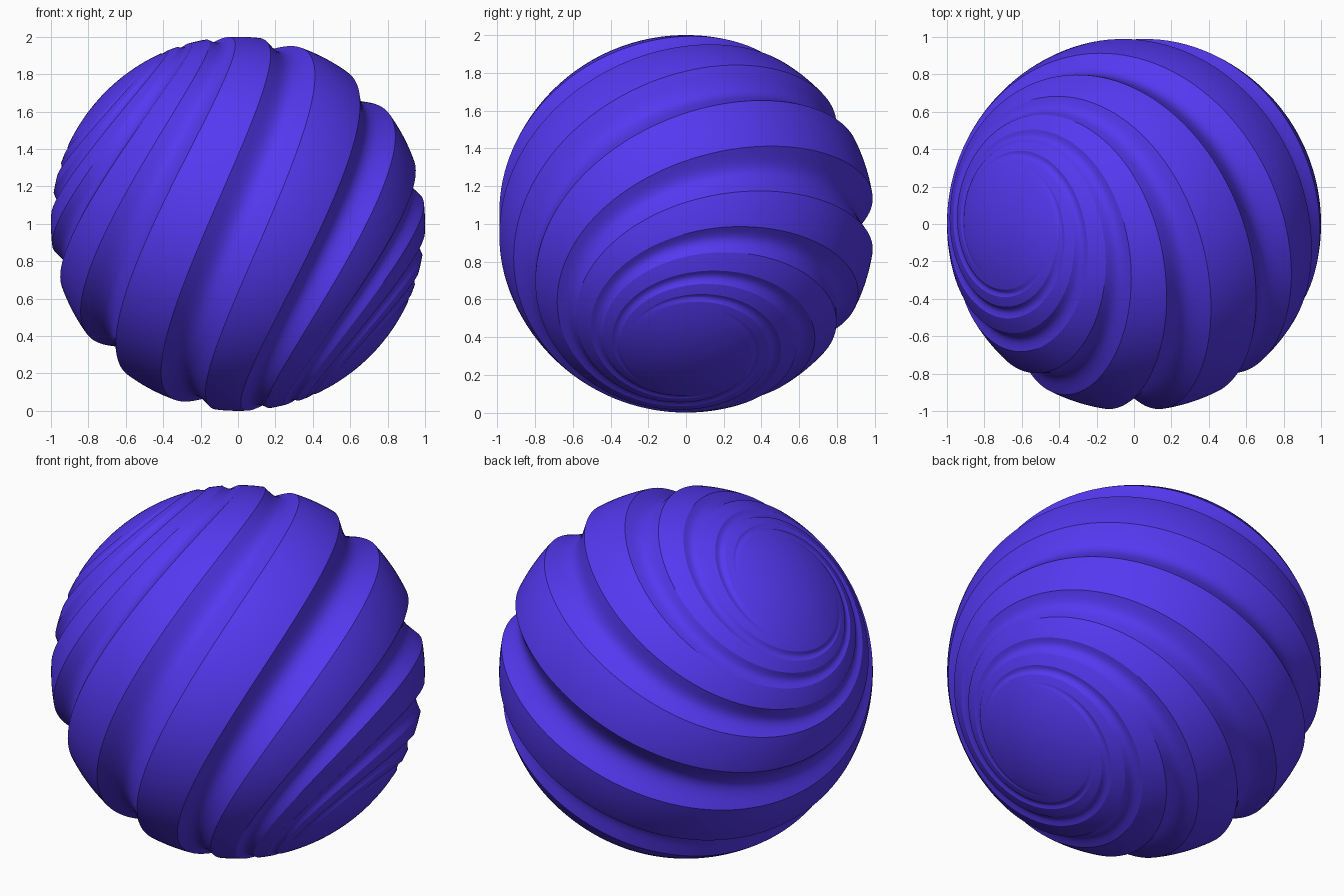
import bpy, bmesh
from math import pi, sin, cos, atan, radians
from mathutils import Vector

if "Cube" in bpy.data.objects:
    bpy.data.objects.remove(bpy.data.objects["Cube"])

STARTS = 4          # grooves spiralling from pole to pole
COLS = 192          # columns follow the grooves, so their rims stay crisp
PITCH = 0.635       # tan(latitude) gained per groove spacing
DEPTH = 0.08
T_END = 2.85        # tan(latitude) where the grooves fade out

axis = Vector((1, 0, -1)).normalized()    # tilted spiral axis
side = Vector((1, 0, 1)).normalized()
front = Vector((0, -1, 0))

# latitudes: spiral zone evenly spaced in tan(latitude), then plain caps
half = 150
tans = [T_END * i / half for i in range(-half, half + 1)]
lats = [(atan(t), t) for t in tans]
edge = atan(T_END)
cap = [edge + (pi / 2 - edge) * i / 8 for i in range(1, 8)]
lats = [(-a, -T_END) for a in reversed(cap)] + lats + [(a, T_END) for a in cap]


def surface_point(lat, t, phase):
    az = (phase - 2 * pi * t / PITCH) / STARTS
    fade = cos(lat) ** 2.4 * min(1.0, (T_END - abs(t)) / 0.4)
    r = 1 - DEPTH * fade * max(0.0, cos(phase))
    ring = front * cos(az) + side * sin(az)
    return (axis * sin(lat) + ring * cos(lat)) * r + Vector((0, 0, 1))


# grooved ball
bm = bmesh.new()
rows = [[bm.verts.new(surface_point(lat, t, 2 * pi * STARTS * c / COLS))
         for c in range(COLS)] for lat, t in lats]
for a, b in zip(rows, rows[1:]):
    for c in range(COLS):
        d = (c + 1) % COLS
        bm.faces.new((a[c], a[d], b[d], b[c]))
# pole fans
for row, sign in ((rows[0], -1), (rows[-1], 1)):
    tip = bm.verts.new(axis * sign + Vector((0, 0, 1)))
    for c in range(COLS):
        bm.faces.new((row[c], row[(c + 1) % COLS], tip))
bmesh.ops.recalc_face_normals(bm, faces=bm.faces)
mesh = bpy.data.meshes.new("swirl_ball")
bm.to_mesh(mesh)
bm.free()

ball = bpy.data.objects.new("swirl_ball", mesh)
bpy.context.collection.objects.link(ball)
mat = bpy.data.materials.new("violet_blue")
mat.diffuse_color = (0.09, 0.04, 0.88, 1)
mat.use_nodes = True
mat.node_tree.nodes["Principled BSDF"].inputs["Base Color"].default_value = mat.diffuse_color
mesh.materials.append(mat)

bpy.context.view_layer.objects.active = ball
ball.select_set(True)
bpy.ops.object.shade_smooth_by_angle(angle=radians(22))
